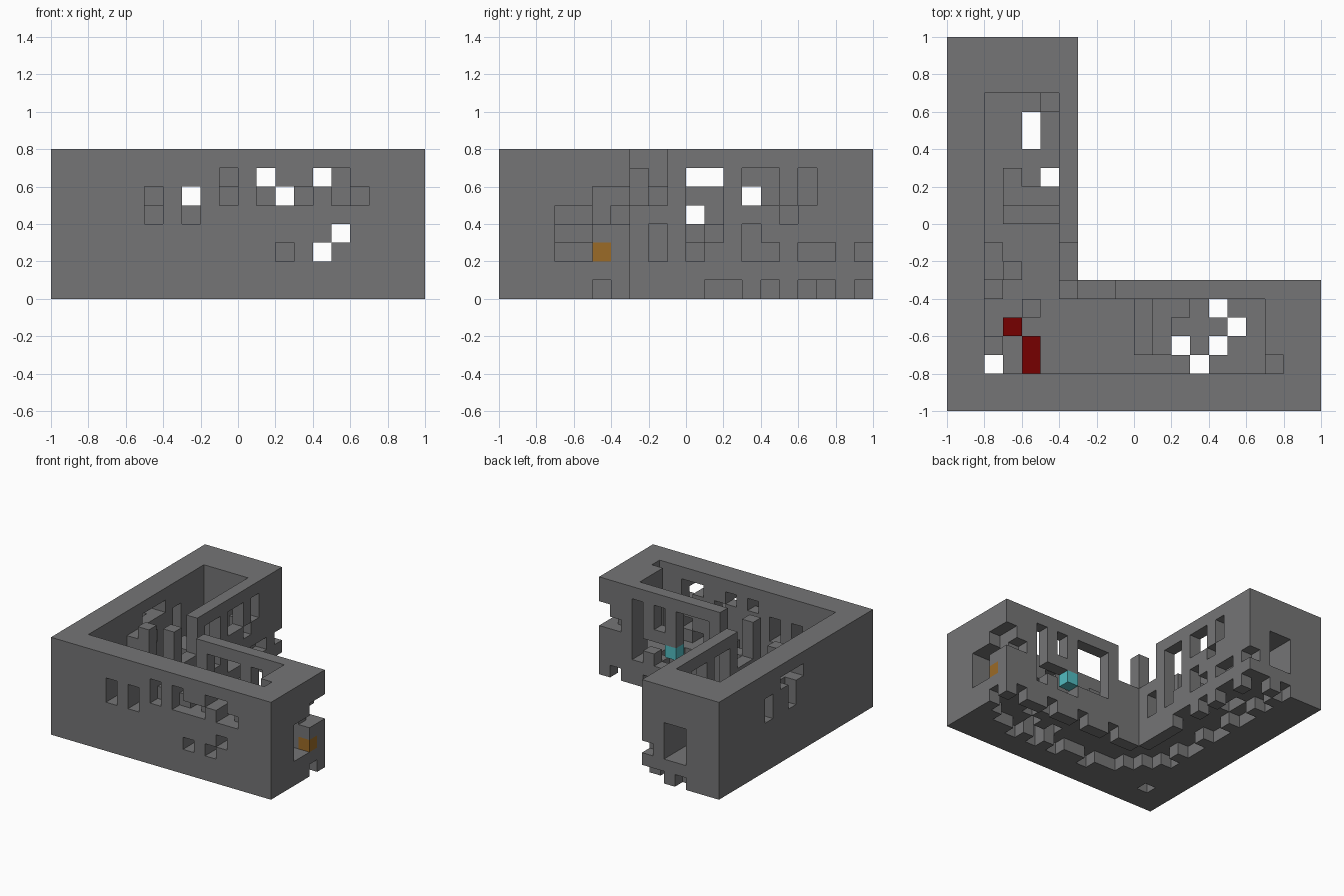
import bpy, bmesh
from mathutils import Vector

cube = bpy.data.objects.get("Cube")
if cube:
    bpy.data.objects.remove(cube, do_unlink=True)

S = 0.1  # block size
cells = {}  # block position -> part name


def fill(part, xs, ys, zs):
    """Fill a box of blocks; each range is (first, end)."""
    for i in range(*xs):
        for j in range(*ys):
            for k in range(*zs):
                cells[i, j, k] = part


def carve(xs, ys, zs):
    for i in range(*xs):
        for j in range(*ys):
            for k in range(*zs):
                cells.pop((i, j, k), None)


def one(n):
    return (n, n + 1)


# L-shaped shell with a hollow, roofless interior
fill("walls", (0, 20), (0, 7), (0, 8))
fill("walls", (0, 7), (0, 20), (0, 8))
carve((2, 17), (2, 6), (2, 8))
carve((2, 6), (2, 17), (2, 8))
fill("floor", (2, 17), (2, 6), (0, 2))
fill("floor", (2, 6), (2, 17), (0, 2))

# Ragged underside: the lowest layer survives beside the outer walls only
for i, depth in enumerate([4, 3, 3, 2, 3, 3, 2, 3, 3, 3, 2, 3, 3, 4, 5], 5):
    carve(one(i), (depth, 6 if i % 3 else 7), (0, 1))
for j, depth in enumerate([4, 3, 4, 3, 3, 4, 3, 3, 4, 3, 3, 4, 3, 4, 3], 5):
    carve((depth, 7 if j in (11, 12, 14, 16, 17, 19) else 6), one(j), (0, 1))
fill("walls", one(19), one(6), (0, 1))
fill("walls", one(4), one(19), (0, 1))

# Holes straight through the floor
for i, j in [(2, 2), (12, 3), (13, 2), (14, 3), (15, 4), (14, 5), (5, 12), (4, 14), (4, 15)]:
    carve(one(i), one(j), (0, 2))

# Windows in the front wall: column, bottom, top
for i, a, b in [(5, 4, 6), (7, 4, 6), (9, 6, 7), (11, 6, 7), (12, 5, 6),
                (14, 6, 7), (15, 5, 7), (12, 2, 3), (14, 2, 3), (15, 3, 4)]:
    carve(one(i), (0, 2), (a, b))

# Shallow damage on the front wall
for i in (9, 11, 13, 16):
    carve(one(i), one(0), one(5))

# Windows in the outer side wall
for j, a, b in [(13, 4, 6), (11, 6, 7), (10, 6, 7), (9, 6, 7), (10, 4, 5)]:
    carve((0, 2), one(j), (a, b))
carve(one(0), one(10), one(5))

# Courtyard wall along x: windows and a broken gap beside the corner post
for i, a, b in [(7, 5, 8), (8, 5, 8), (10, 3, 7), (11, 3, 7), (12, 3, 7), (13, 2, 3),
                (14, 2, 4), (14, 5, 7), (15, 3, 4), (16, 2, 7)]:
    carve(one(i), one(6), (a, b))

# Courtyard wall along y
for j, a, b in [(7, 5, 8), (8, 5, 8), (8, 2, 4), (10, 2, 7), (11, 3, 7), (13, 5, 7),
                (13, 2, 4), (14, 5, 7), (14, 2, 3), (15, 4, 5), (16, 5, 7), (16, 2, 3),
                (17, 2, 3), (19, 2, 3)]:
    carve(one(6), one(j), (a, b))

# Doorways in the two gable ends, with the broken corner
carve((17, 20), (3, 5), (2, 5))
carve((3, 5), (17, 20), (2, 5))
carve(one(19), one(5), (4, 6))
carve((18, 20), one(6), one(4))
carve(one(19), one(6), one(5))
carve(one(17), one(2), (5, 8))

# Low partitions, posts and wall stubs inside
fill("partitions", (3, 6), one(10), (2, 3))
fill("partitions", (3, 6), one(11), (2, 4))
fill("partitions", one(10), (3, 6), (2, 4))
fill("partitions", one(11), (3, 6), (2, 3))
for i, j, top in [(3, 7, 7), (2, 8, 6), (2, 7, 6), (2, 6, 4), (5, 16, 5),
                  (3, 12, 4), (2, 3, 3), (4, 5, 3), (12, 5, 3)]:
    fill("posts", one(i), one(j), (2, top))

# Coloured blocks
fill("red_blocks", one(3), one(4), one(2))
fill("red_blocks", one(4), (2, 4), one(2))
fill("orange_block", one(19), one(5), one(2))
fill("teal_block", one(13), one(6), one(3))


def material(name, rgb):
    m = bpy.data.materials.new(name)
    m.use_nodes = True
    m.diffuse_color = (*rgb, 1)
    m.node_tree.nodes["Principled BSDF"].inputs["Base Color"].default_value = (*rgb, 1)
    return m


stone = material("grey stone", (0.178, 0.178, 0.181))
colours = {
    "red_blocks": material("dark red", (0.18, 0.0, 0.0)),
    "orange_block": material("ochre", (0.33, 0.147, 0.02)),
    "teal_block": material("teal", (0.085, 0.5, 0.53)),
}


def build(part):
    """Make a mesh from the exposed sides of the blocks of one part."""
    bm = bmesh.new()
    verts = {}
    for cell in [c for c, p in cells.items() if p == part]:
        for axis in range(3):
            for side in (0, 1):
                near = list(cell)
                near[axis] += 2 * side - 1
                if tuple(near) in cells:
                    continue
                u, v = (axis + 1) % 3, (axis + 2) % 3
                ring = []
                for du, dv in [(0, 0), (1, 0), (1, 1), (0, 1)]:
                    p = list(cell)
                    p[axis] += side
                    p[u] += du
                    p[v] += dv
                    p = tuple(p)
                    if p not in verts:
                        verts[p] = bm.verts.new(Vector(p) * S - Vector((1, 1, 0)))
                    ring.append(verts[p])
                bm.faces.new(ring if side else ring[::-1])
    mesh = bpy.data.meshes.new(part)
    bm.to_mesh(mesh)
    bm.free()
    mesh.materials.append(colours.get(part, stone))
    bpy.context.collection.objects.link(bpy.data.objects.new(part, mesh))


for part in sorted(set(cells.values())):
    build(part)
